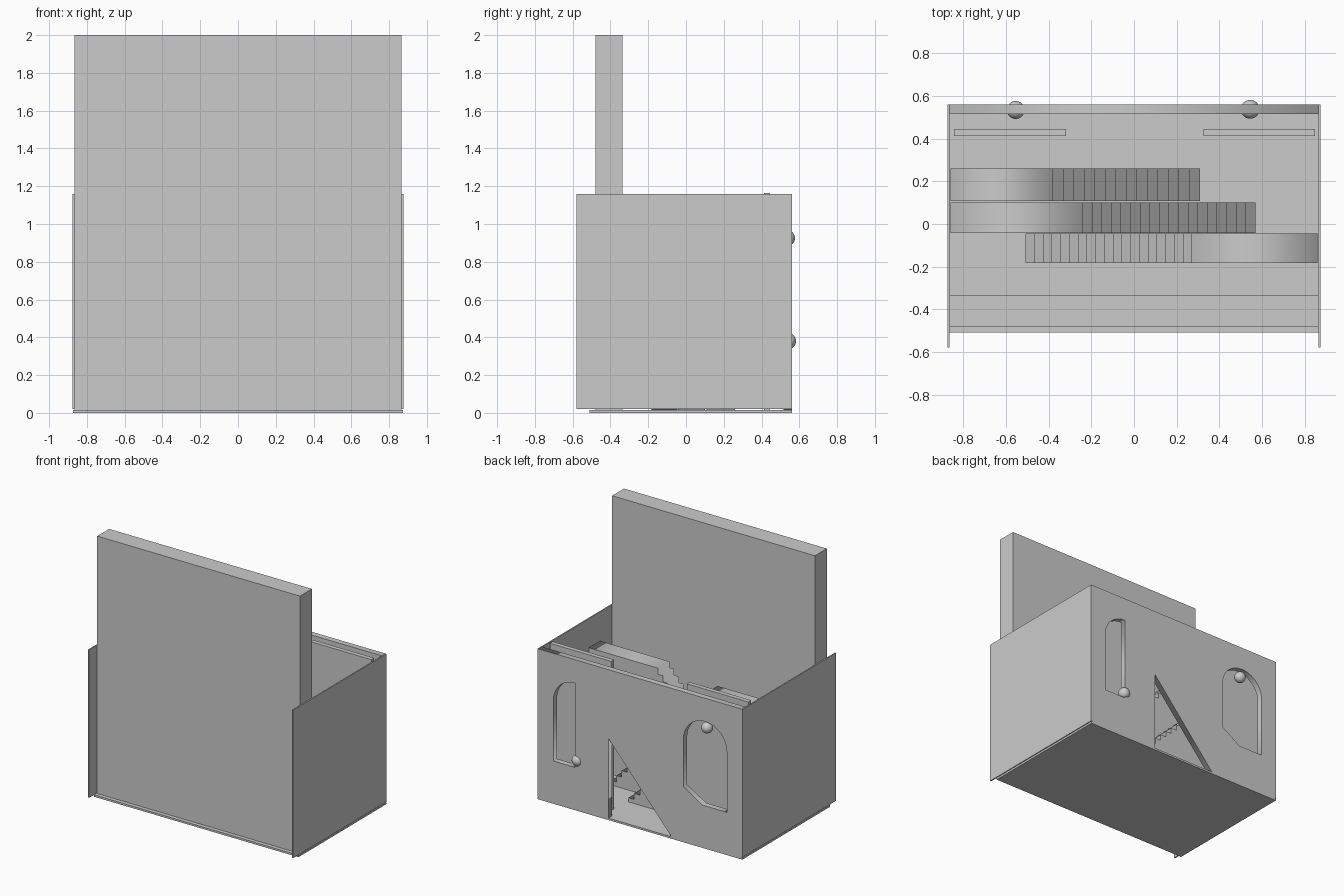
import bpy
from math import sin, cos, pi, radians

if "Cube" in bpy.data.objects:
    bpy.data.objects.remove(bpy.data.objects["Cube"])


def box(name, x, y, z):
    """Box from (min, max) pairs."""
    bpy.ops.mesh.primitive_cube_add(size=1, location=[(a + b) / 2 for a, b in (x, y, z)])
    ob = bpy.context.object
    ob.name = name
    ob.scale = [b - a for a, b in (x, y, z)]
    bpy.ops.object.transform_apply(location=False, rotation=False, scale=True)
    return ob


def prism(name, loops, y0, y1):
    """Solid made from x-z outlines (later loops are holes), extruded along y."""
    cu = bpy.data.curves.new(name, 'CURVE')
    cu.dimensions = '2D'
    cu.fill_mode = 'BOTH'
    cu.extrude = (y1 - y0) / 2
    for pts in loops:
        sp = cu.splines.new('POLY')
        sp.points.add(len(pts) - 1)
        for p, (x, z) in zip(sp.points, pts):
            p.co = (x, z, 0, 1)
        sp.use_cyclic_u = True
    ob = bpy.data.objects.new(name, cu)
    bpy.context.collection.objects.link(ob)
    ob.location.y = (y0 + y1) / 2
    ob.rotation_euler.x = radians(90)
    bpy.ops.object.select_all(action='DESELECT')
    bpy.context.view_layer.objects.active = ob
    ob.select_set(True)
    bpy.ops.object.convert(target='MESH')
    return bpy.context.object


def arc(cx, cz, r, a0, a1, n):
    return [(cx + r * cos(radians(a0 + (a1 - a0) * i / n)),
             cz + r * sin(radians(a0 + (a1 - a0) * i / n))) for i in range(n + 1)]


def stairs(name, x_end, x_top, x_foot, height, steps, y0, y1):
    """Landing from x_end to x_top, then steps down to x_foot."""
    run = (x_foot - x_top) / steps
    rise = height / (steps + 1)
    pts = [(x_end, 0.012), (x_end, height), (x_top, height)]
    for i in range(steps):
        z = height - rise * (i + 1)
        pts += [(x_top + run * i, z), (x_top + run * (i + 1), z)]
    pts.append((x_foot, 0.012))
    return prism(name, [pts], y0, y1)


# base plate, tall front board and thin side walls
box("base_plate", (-0.873, 0.873), (-0.51, 0.56), (0, 0.015))
box("front_board", (-0.865, 0.865), (-0.48, -0.335), (0.012, 2.0))
for side, s in (("left", -1), ("right", 1)):
    box(side + "_wall", sorted((s * 0.865, s * 0.875)), (-0.58, 0.56), (0.02, 1.16))

# back wall with sloped doorway and two arched windows
outline = [(-0.865, 0.012), (-0.27, 0.012), (0.27, 0.63), (0.27, 0.012),
           (0.865, 0.012), (0.865, 1.16), (-0.865, 1.16)]
half_window = [(0.74, 0.33)] + arc(0.555, 0.795, 0.185, 0, 90, 10) + [(0.555, 0.33)]
full_window = ([(-0.74, 0.33), (-0.53, 0.33), (-0.37, 0.43)]
               + arc(-0.555, 0.795, 0.185, 0, 180, 20))
prism("back_wall", [outline, half_window, full_window], 0.515, 0.56)

# boards standing behind the windows
box("left_window_board", (-0.845, -0.32), (0.412, 0.446), (0.012, 1.165))
box("right_window_board", (0.325, 0.85), (0.412, 0.446), (0.012, 1.165))

# three parallel staircases
stairs("rear_stairs", -0.862, -0.38, 0.31, 0.70, 14, 0.108, 0.26)
stairs("middle_stairs", -0.862, -0.24, 0.57, 0.94, 18, -0.042, 0.10)
stairs("front_stairs", 0.86, 0.27, -0.51, 0.94, 19, -0.182, -0.045)

# round balls in the window openings
for name, x, y, z, r in (("upper_ball", -0.555, 0.535, 0.925, 0.042),
                         ("lower_ball", 0.545, 0.538, 0.38, 0.044)):
    bpy.ops.mesh.primitive_uv_sphere_add(segments=32, ring_count=16, radius=r, location=(x, y, z))
    bpy.context.object.name = name
    bpy.ops.object.shade_smooth_by_angle()
